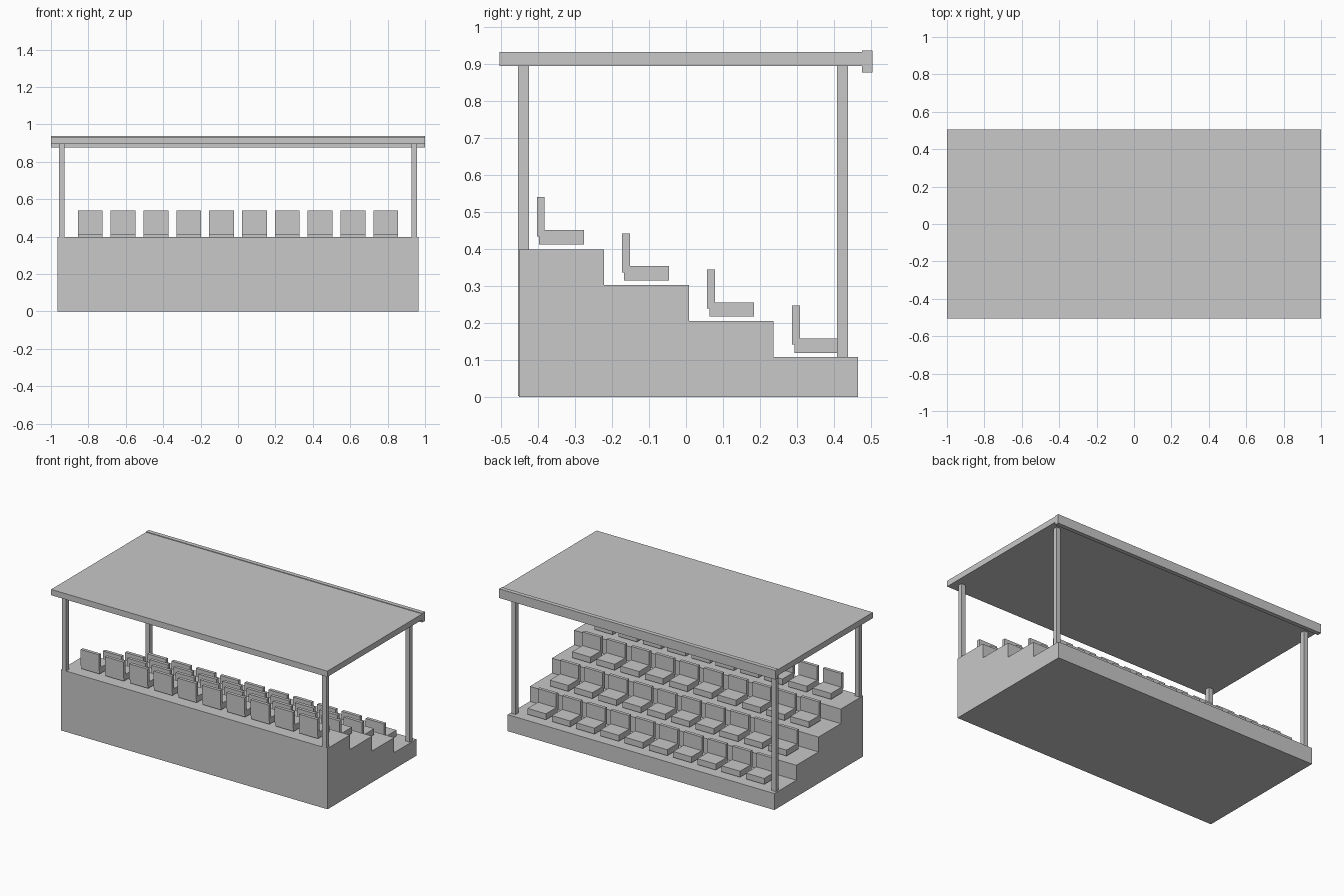
import bpy
import bmesh

if "Cube" in bpy.data.objects:
    bpy.data.objects.remove(bpy.data.objects["Cube"], do_unlink=True)

grey = bpy.data.materials.new("light_grey")
grey.use_nodes = True
grey.diffuse_color = (0.58, 0.58, 0.58, 1)
grey.node_tree.nodes["Principled BSDF"].inputs["Base Color"].default_value = (0.58, 0.58, 0.58, 1)


def finish(name, bm):
    bmesh.ops.recalc_face_normals(bm, faces=bm.faces)
    mesh = bpy.data.meshes.new(name)
    bm.to_mesh(mesh)
    bm.free()
    mesh.materials.append(grey)
    obj = bpy.data.objects.new(name, mesh)
    bpy.context.collection.objects.link(obj)
    return obj


def add_box(bm, x, y, z):
    """Box from (min, max) ranges on each axis."""
    verts = bmesh.ops.create_cube(bm, size=1)["verts"]
    for v in verts:
        for i, (low, high) in enumerate((x, y, z)):
            v.co[i] = low if v.co[i] < 0 else high


def box(name, x, y, z):
    bm = bmesh.new()
    add_box(bm, x, y, z)
    return finish(name, bm)


# Stepped terrace, a side profile extruded along x
half_width = 0.965
steps = [(-0.222, 0.398), (0.008, 0.303), (0.237, 0.206), (0.465, 0.108)]
profile = [(-0.452, 0)]
edge = -0.452
for end, height in steps:
    profile += [(edge, height), (end, height)]
    edge = end
profile.append((edge, 0))
bm = bmesh.new()
side = bm.faces.new([bm.verts.new((-half_width, y, z)) for y, z in profile])
extruded = bmesh.ops.extrude_face_region(bm, geom=[side])["geom"]
bmesh.ops.translate(bm, vec=(2 * half_width, 0, 0),
                    verts=[g for g in extruded if isinstance(g, bmesh.types.BMVert)])
finish("terrace", bm)

# Rows of seats: a floating pad and an upright backrest
for row in range(4):
    y, z = -0.403 + 0.23 * row, 0.412 - 0.0975 * row
    pads, backs = bmesh.new(), bmesh.new()
    for i in range(10):
        cx = (i - 4.5) * 0.1756
        span = (cx - 0.0665, cx + 0.0665)
        add_box(pads, span, (y + 0.006, y + 0.127), (z, z + 0.039))
        add_box(backs, span, (y, y + 0.021), (z + 0.022, z + 0.128))
    finish(f"seat_pads_row_{row + 1}", pads)
    finish(f"seat_backs_row_{row + 1}", backs)

# Four corner posts
for side_name, cx in (("right", -0.942), ("left", 0.942)):
    for end_name, cy in (("front", -0.439), ("rear", 0.423)):
        box(f"{end_name}_{side_name}_post", (cx - 0.015, cx + 0.015),
            (cy - 0.015, cy + 0.015), (0.002, 0.9))

# Flat roof with a deeper fascia board along the open side
box("roof", (-1, 1), (-0.504, 0.48), (0.895, 0.933))
box("roof_fascia", (-1, 1), (0.476, 0.504), (0.877, 0.937))
